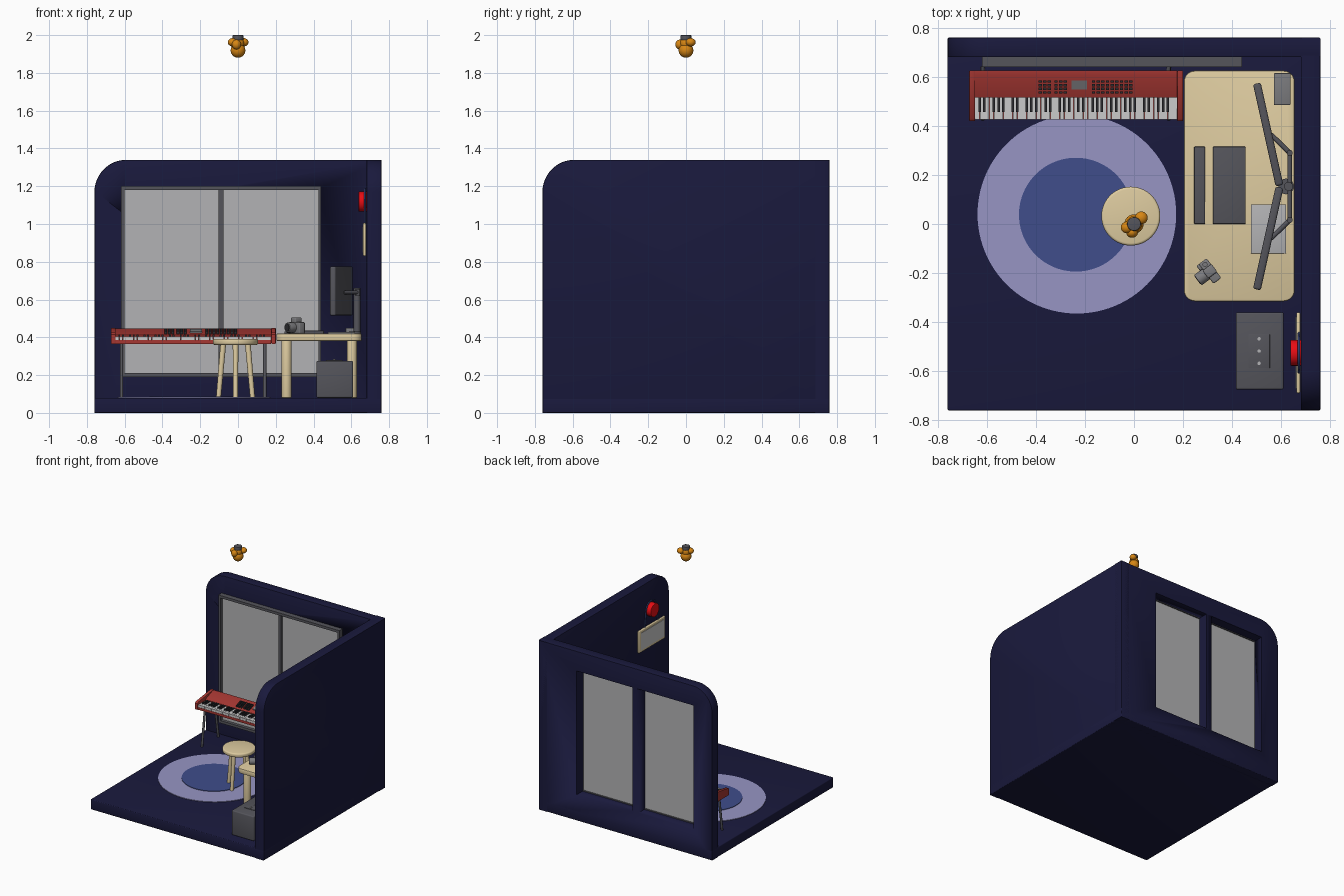
import bpy, bmesh, math
from mathutils import Vector, Matrix

if "Cube" in bpy.data.objects:
    bpy.data.objects.remove(bpy.data.objects["Cube"])


def mat(name, r, g, b):
    m = bpy.data.materials.new(name)
    m.diffuse_color = (r, g, b, 1)
    m.use_nodes = True
    m.node_tree.nodes["Principled BSDF"].inputs["Base Color"].default_value = m.diffuse_color
    return m


NAVY = mat("navy", .010, .010, .046)
LILAC = mat("lilac", .31, .30, .55)
BLUE = mat("blue", .05, .075, .26)
WOOD = mat("pale_wood", .73, .60, .35)
RED = mat("red", .38, .038, .032)
ALARM = mat("signal_red", .8, .004, .007)
ORANGE = mat("orange", .68, .24, .007)
DARK = mat("dark_grey", .09, .09, .105)
BLACK = mat("black", .025, .025, .03)
MID = mat("mid_grey", .2, .2, .21)
PALE = mat("pale_grey", .45, .45, .46)


def finish(bm, name, m, bevel=0.0, seg=3, edges=None):
    if bevel:
        bmesh.ops.bevel(bm, geom=edges or bm.edges[:], offset=bevel, segments=seg,
                        affect='EDGES', profile=.5)
    bmesh.ops.recalc_face_normals(bm, faces=bm.faces[:])
    me = bpy.data.meshes.new(name)
    bm.to_mesh(me)
    bm.free()
    ob = bpy.data.objects.new(name, me)
    bpy.context.collection.objects.link(ob)
    if m:
        me.materials.append(m)
    bpy.ops.object.select_all(action='DESELECT')
    ob.select_set(True)
    bpy.context.view_layer.objects.active = ob
    bpy.ops.object.shade_smooth_by_angle(angle=math.radians(35))
    return ob


def add_box(bm, lo, hi):
    lo, hi = Vector(lo), Vector(hi)
    bmesh.ops.create_cube(bm, size=1, matrix=Matrix.Translation((lo + hi) / 2)
                          @ Matrix.Diagonal((*(hi - lo), 1)))


def boxes(name, pairs, m, bevel=0.0):
    bm = bmesh.new()
    for lo, hi in pairs:
        add_box(bm, lo, hi)
    return finish(bm, name, m, bevel)


def box(name, lo, hi, m, bevel=0.0):
    return boxes(name, [(lo, hi)], m, bevel)


def rod(name, a, b, r, m, r2=None, seg=24, bevel=0.0):
    a, b = Vector(a), Vector(b)
    d = b - a
    bm = bmesh.new()
    bmesh.ops.create_cone(bm, cap_ends=True, segments=seg, radius1=r,
                          radius2=r if r2 is None else r2, depth=d.length)
    rims = [e for e in bm.edges if abs(e.verts[0].co.z - e.verts[1].co.z) < 1e-5]
    bmesh.ops.transform(bm, verts=bm.verts[:], matrix=Matrix.Translation((a + b) / 2)
                        @ d.to_track_quat('Z', 'Y').to_matrix().to_4x4())
    return finish(bm, name, m, bevel, edges=rims)


def prism(name, pts, shift, m, bevel=0.0):
    bm = bmesh.new()
    f = bm.faces.new([bm.verts.new(p) for p in pts])
    new = bmesh.ops.extrude_face_region(bm, geom=[f])['geom']
    bmesh.ops.translate(bm, vec=shift, verts=[v for v in new if isinstance(v, bmesh.types.BMVert)])
    rims = [e for e in bm.edges
            if abs((e.verts[0].co - e.verts[1].co).dot(Vector(shift))) < 1e-9]
    return finish(bm, name, m, bevel, 2, rims)


def wall_outline():
    # square profile with one rounded upper corner
    arc = [(-.59 - .17 * math.cos(t), 1.17 + .17 * math.sin(t))
           for t in (math.pi / 2 * i / 12 for i in range(13))]
    return [(-.76, 0)] + arc + [(.76, 1.34), (.76, 0)]


# room shell
box("floor", (-.76, -.76, 0), (.76, .76, .08), NAVY, .006)
back = prism("back_wall", [(u, .68, v) for u, v in wall_outline()], (0, .08, 0), NAVY, .006)
prism("right_wall", [(.68, u, v) for u, v in wall_outline()], (.08, 0, 0), NAVY, .006)
cut = boxes("window_cutter", [((-.60, .6, .205), (-.115, .85, 1.185)),
                              ((-.065, .6, .205), (.425, .85, 1.185))], None)
cut.hide_render = True
mod = back.modifiers.new("openings", 'BOOLEAN')
mod.operation, mod.object, mod.solver = 'DIFFERENCE', cut, 'EXACT'
bpy.context.view_layer.objects.active = back
bpy.ops.object.modifier_apply(modifier=mod.name)
bpy.data.objects.remove(cut)

# window
boxes("window_frame", [((-.62, .64, .19), (-.6, .685, 1.2)), ((.425, .64, .19), (.44, .685, 1.2)),
                       ((-.6, .64, .19), (.425, .685, .21)), ((-.6, .64, 1.18), (.425, .685, 1.2)),
                       ((-.102, .65, .21), (-.078, .685, 1.18))], DARK)
for i, (a, b) in enumerate([(-.6, -.102), (-.078, .425)]):
    box(f"window_pane_{i}", (a, .665, .21), (b, .675, 1.18), PALE)

# rug
rod("rug_outer", (-.233, .04, .078), (-.233, .04, .084), .405, LILAC, seg=96)
rod("rug_inner", (-.237, .038, .08), (-.237, .038, .088), .232, BLUE, seg=96)

# stool
rod("stool_seat", (-.013, .032, .36), (-.013, .032, .392), .12, WOOD, seg=64, bevel=.01)
for i in range(4):
    c, s = math.cos(i * math.pi / 2), math.sin(i * math.pi / 2)
    rod(f"stool_leg_{i}", (-.013 + .09 * c, .032 + .09 * s, .082),
        (-.013 + .065 * c, .032 + .065 * s, .365), .013, WOOD, .015)

# desk
bm = bmesh.new()
add_box(bm, (.203, -.315, .38), (.655, .625, .42))
up = [e for e in bm.edges if abs(e.verts[0].co.z - e.verts[1].co.z) > .01]
bmesh.ops.bevel(bm, geom=up, offset=.045, segments=8, affect='EDGES', profile=.5)
rim = [e for e in bm.edges if len({round(v.co.z, 4) for v in e.verts}) == 1]
finish(bm, "desk_top", WOOD, .007, 2, rim)
for i, (x, y) in enumerate([(.257, -.25), (.603, -.25), (.257, .56), (.603, .56)]):
    rod(f"desk_leg_{i}", (x, y, .08), (x, y, .385), .027, WOOD, bevel=.004)

# stage piano body, ends, keys and panel controls
prism("piano_body", [(-.65, y, z) for y, z in [(.425, .366), (.625, .366), (.625, .446), (.605, .446),
      (.516, .412), (.516, .392), (.425, .385)]], (.826, 0, 0), RED)
for n, x in [("left", -.672), ("right", .176)]:
    prism(f"piano_{n}_cheek", [(x, y, z) for y, z in [(.42, .366), (.625, .366), (.625, .449),
          (.605, .449), (.43, .425), (.42, .415)]], (.024, 0, 0), RED, .003)
W, N = .824 / 43, 43
boxes("white_keys", [((-.648 + i * W + .0006, .427, .384), (-.648 + (i + 1) * W - .0006, .516, .404))
                     for i in range(N)], None)
boxes("black_keys", [((-.648 + (i + 1) * W - .005, .457, .402), (-.648 + (i + 1) * W + .005, .516, .414))
                     for i in range(N - 1) if i % 7 not in (2, 6)], BLACK)


def panel_z(y):
    return .412 + (y - .516) * .382


controls = []
for x0, cols in [(-.383, 3), (-.318, 3), (-.165, 9)]:
    for c in range(cols):
        for r in range(4):
            x, y, z = x0 + c * .019, .536 + r * .015, panel_z(.536 + r * .015)
            controls.append(((x - .007, y - .005, z - .006), (x + .007, y + .005, z + .01)))
boxes("panel_buttons", controls, BLACK)
prism("panel_screen", [(-.255, y, panel_z(y) + d) for y, d in
      [(.548, -.003), (.584, -.003), (.584, .006), (.548, .006)]], (.064, 0, 0), MID)
for n, x in [("left", -.617), ("right", .142)]:
    for k, (yb, yt) in {"front": (.43, .47), "rear": (.635, .59)}.items():
        rod(f"piano_{n}_{k}_leg", (x, yb, .08), (x, yt, .37), .009, DARK, seg=16)
    rod(f"piano_{n}_crossbar", (x, .47, .36), (x, .59, .36), .008, DARK, seg=16)

# desk items
box("wrist_rest", (.245, 0, .419), (.29, .315, .432), DARK, .003)
box("desk_keyboard", (.322, 0, .419), (.455, .315, .435), DARK, .003)
box("desk_pad", (.476, -.12, .419), (.62, .08, .427), PALE, .002)
box("desk_box", (.57, .485, .419), (.638, .615, .45), MID, .004)

# twin monitors on a shared post, mirrored about y = 0.153
rod("monitor_post", (.63, .153, .42), (.63, .153, .66), .018, DARK)
rod("monitor_post_base", (.62, .153, .42), (.62, .153, .432), .032, DARK)
for n, s in [("rear", 1), ("front", -1)]:
    ob = box(f"{n}_monitor", (-.016, -.213, -.13), (.016, .213, .13), BLACK if s > 2 else DARK, .009)
    ob.location = (.547, .153 + s * .212, .645)
    ob.rotation_euler.z = s * math.radians(12.5)
    y = .153
    rod(f"{n}_inner_arm", (.635, y, .638), (.635, y + s * .137, .638), .01, DARK, seg=16)
    rod(f"{n}_outer_arm", (.635, y + s * .137, .638), (.558, y + s * .212, .638), .01, DARK, seg=16)
    rod(f"{n}_arm_joint", (.635, y + s * .137, .62), (.635, y + s * .137, .656), .012, DARK)

# photo camera: local y runs toward the lens
parts = [box("camera_body", (-.05, -.02, 0), (.05, .02, .06), MID, .006),
         box("camera_hump", (-.02, -.022, .055), (.02, .024, .085), MID, .006),
         box("camera_grip", (.025, .015, .002), (.05, .032, .056), MID, .005),
         rod("camera_lens", (0, .015, .032), (0, .062, .032), .026, MID, bevel=.003),
         rod("camera_lens_glass", (0, .06, .032), (0, .064, .032), .02, BLACK),
         rod("camera_dial", (.034, 0, .058), (.034, 0, .07), .01, MID)]
for p in parts:
    p.location = (.31, -.192, .42)
    p.rotation_euler.z = math.radians(127)

# floor cabinet with socket panel
box("cabinet", (.415, -.675, .08), (.61, -.36, .275), DARK, .008)
box("cabinet_panel", (.466, -.588, .27), (.554, -.45, .279), DARK, .002)
for i in range(3):
    rod(f"cabinet_knob_{i}", (.51, -.568 + i * .05, .277), (.51, -.568 + i * .05, .284), .007, PALE, seg=16)

# hanging wall sign, cord and warning lamp
box("sign_board", (.662, -.69, .83), (.678, -.36, 1.005), WOOD, .006)
box("sign_face", (.659, -.67, .85), (.665, -.38, .985), None)
cu = bpy.data.curves.new("sign_cord", 'CURVE')
cu.dimensions, cu.bevel_depth, cu.bevel_resolution = '3D', .005, 2
cord = [(.672, -.605, 1.0)] + [(.672, -.525 - .066 * math.cos(t), 1.12 + .066 * math.sin(t))
        for t in (math.pi * i / 12 for i in range(13))] + [(.672, -.445, 1.0)]
sp = cu.splines.new('POLY')
sp.points.add(len(cord) - 1)
for p, co in zip(sp.points, cord):
    p.co = (*co, 1)
cu.materials.append(BLUE)
bpy.context.collection.objects.link(bpy.data.objects.new("sign_cord", cu))
rod("warning_lamp", (.682, -.525, 1.118), (.638, -.525, 1.118), .053, ALARM, seg=32, bevel=.004)

# hanging lamp of merged rounded lobes
bm = bmesh.new()
for p, sc in [((0, 0, 1.919), (.039, .039, .039)), ((0, 0, 1.955), (.032, .032, .035)),
              ((.03, .025, 1.962), (.026, .026, .022)), ((-.029, -.014, 1.962), (.025, .024, .022)),
              ((-.008, -.034, 1.95), (.024, .022, .026))]:
    bmesh.ops.create_uvsphere(bm, u_segments=24, v_segments=14, radius=1,
                              matrix=Matrix.Translation(p) @ Matrix.Diagonal((*sc, 1)))
finish(bm, "hanging_lamp", ORANGE)
rod("lamp_cap", (0, 0, 1.972), (0, 0, 2), .028, DARK, bevel=.004)
